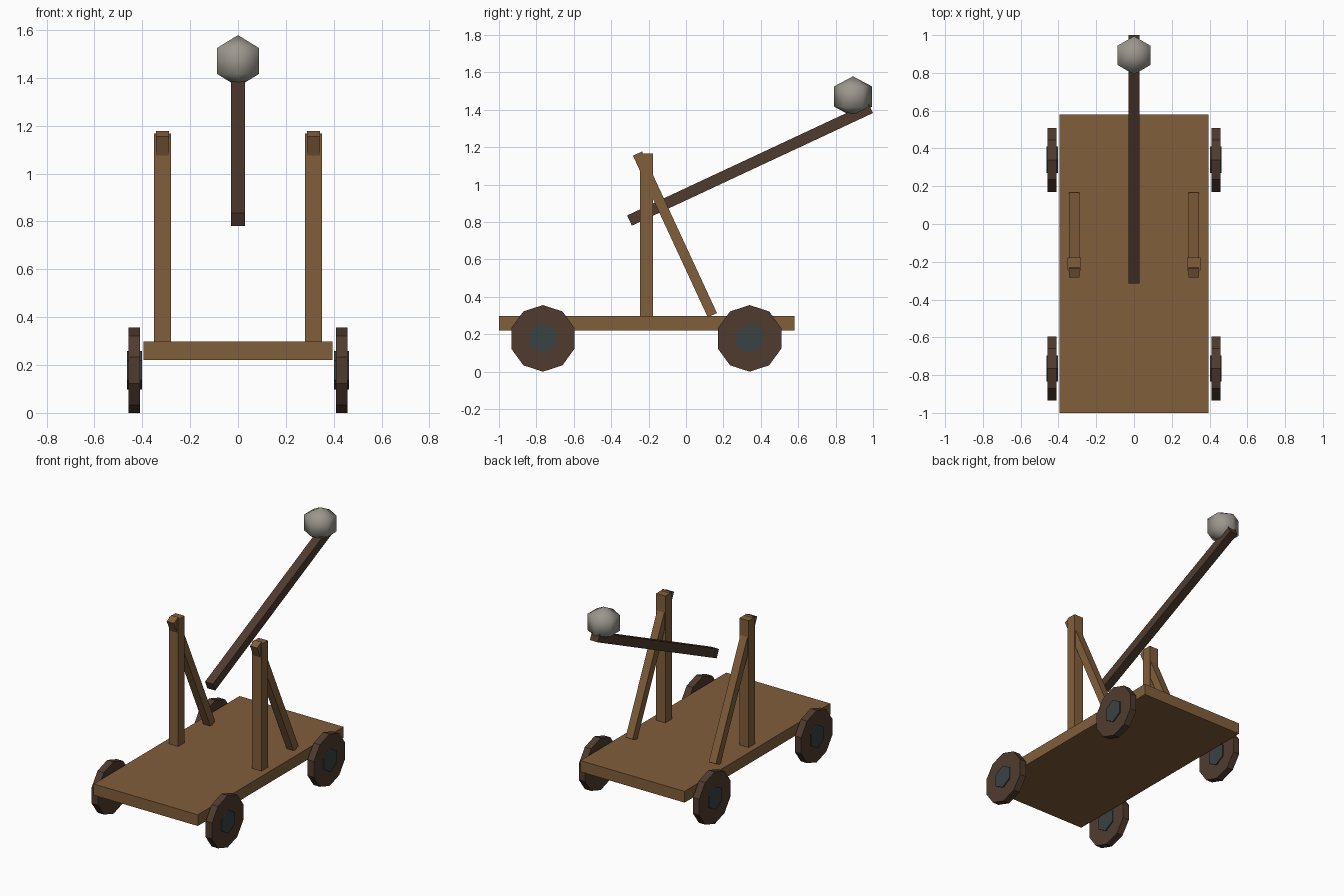
import bpy
import bmesh
from math import atan2
from mathutils import Matrix, Vector

default = bpy.data.objects.get("Cube")
if default:
    bpy.data.objects.remove(default)


def material(name, rgb):
    mat = bpy.data.materials.new(name)
    mat.use_nodes = True
    color = (*rgb, 1)
    mat.diffuse_color = color
    bsdf = next(n for n in mat.node_tree.nodes if n.type == 'BSDF_PRINCIPLED')
    bsdf.inputs["Base Color"].default_value = color
    bsdf.inputs["Roughness"].default_value = 0.9
    return mat


WOOD = material("light_wood", (0.22, 0.112, 0.045))
DARK = material("dark_wood", (0.08, 0.044, 0.028))
IRON = material("iron", (0.042, 0.054, 0.057))
STONE = material("stone", (0.33, 0.31, 0.27))


def finish(name, bm, mat, matrix):
    bm.transform(matrix)
    mesh = bpy.data.meshes.new(name)
    bm.to_mesh(mesh)
    bm.free()
    mesh.materials.append(mat)
    obj = bpy.data.objects.new(name, mesh)
    bpy.context.collection.objects.link(obj)
    return obj


def box(name, center, size, mat, tilt=0):
    bm = bmesh.new()
    bmesh.ops.create_cube(bm, size=1)
    matrix = (Matrix.Translation(center) @ Matrix.Rotation(tilt, 4, 'X')
              @ Matrix.Diagonal((*size, 1)))
    return finish(name, bm, mat, matrix)


def beam(name, start, end, width, depth, mat):
    """Square-ended beam lying in a plane of constant x."""
    a, b = Vector(start), Vector(end)
    run = b - a
    return box(name, (a + b) / 2, (width, run.length, depth), mat,
               atan2(run.z, run.y))


def disc(name, center, radius, width, sides, mat):
    """Prism with its axis along x and a corner pointing up."""
    bm = bmesh.new()
    bmesh.ops.create_cone(bm, cap_ends=True, segments=sides, radius1=radius,
                          radius2=radius, depth=width)
    axes = Matrix(((0, 0, 1, 0), (1, 0, 0, 0), (0, 1, 0, 0), (0, 0, 0, 1)))
    return finish(name, bm, mat, Matrix.Translation(center) @ axes)


# Flat deck
box("deck", (0, -0.21, 0.259), (0.79, 1.58, 0.077), WOOD)

# Uprights, braces and wheels on both sides
for side, s in (("left", 1), ("right", -1)):
    x = 0.316 * s
    box(f"{side}_post", (x, -0.212, 0.73), (0.07, 0.07, 0.874), WOOD)
    beam(f"{side}_brace", (x, 0.141, 0.302), (x, -0.259, 1.166),
         0.054, 0.054, WOOD)
    for end, y in (("front", -0.765), ("back", 0.34)):
        center = (0.433 * s, y, 0.178)
        disc(f"{end}_{side}_wheel", center, 0.178, 0.048, 10, DARK)
        disc(f"{end}_{side}_hub", center, 0.08, 0.063, 6, IRON)

# Throwing arm
beam("throwing_arm", (0, -0.302, 0.808), (0, 0.987, 1.41), 0.06, 0.06, DARK)

# Faceted stone resting on the arm
bm = bmesh.new()
bmesh.ops.create_uvsphere(bm, u_segments=6, v_segments=3, radius=1)
for face in bm.faces:
    face.smooth = True
finish("stone_ball", bm, STONE,
       Matrix.Translation((0, 0.893, 1.471))
       @ Matrix.Diagonal((0.117, 0.117, 0.108, 1)))
